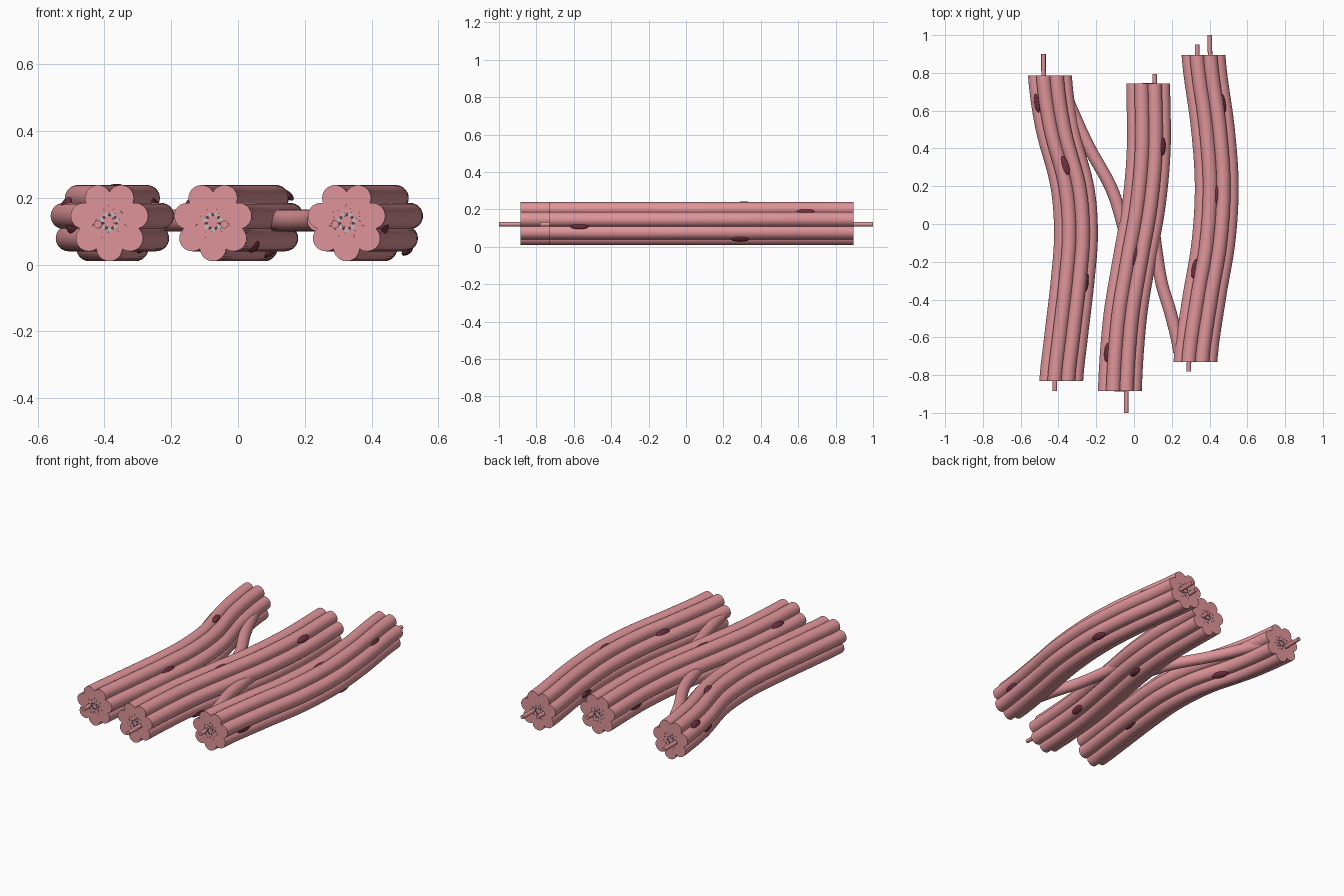
import bpy, bmesh, math
from math import sin, cos, pi, radians

if "Cube" in bpy.data.objects:
    bpy.data.objects.remove(bpy.data.objects["Cube"])

ZC, RING, FR = 0.128, 0.079, 0.039   # bundle axis height, fibre ring radius, fibre radius


def material(name, col):
    m = bpy.data.materials.new(name)
    m.diffuse_color = (*col, 1)
    m.use_nodes = True
    m.node_tree.nodes["Principled BSDF"].inputs["Base Color"].default_value = m.diffuse_color
    return m


PINK = material("fibre_pink", (0.74, 0.30, 0.32))
DARK = material("nucleus_red", (0.17, 0.03, 0.055))
GREY = material("filament_grey", (0.5, 0.52, 0.53))


def spline(pts):
    """Smooth x(y) through (y, x) points, constant beyond the ends."""
    n = len(pts)
    slope = []
    for i in range(n):
        a, b = pts[max(i - 1, 0)], pts[min(i + 1, n - 1)]
        slope.append((b[1] - a[1]) / (b[0] - a[0]) * (0.5 if i in (0, n - 1) else 1))

    def f(y):
        if y <= pts[0][0]:
            return pts[0][1]
        if y >= pts[-1][0]:
            return pts[-1][1]
        i = max(k for k in range(n - 1) if pts[k][0] <= y)
        h = pts[i + 1][0] - pts[i][0]
        t = (y - pts[i][0]) / h
        return ((2*t**3 - 3*t*t + 1) * pts[i][1] + (t**3 - 2*t*t + t) * h * slope[i]
                + (3*t*t - 2*t**3) * pts[i + 1][1] + (t**3 - t*t) * h * slope[i + 1])
    return f


def tube(bm, f, y0, y1, r, dx=0, dz=0, sides=20, steps=40, square=False):
    """Capped tube along x = f(y); square=True keeps sections normal to the path."""
    rings = []
    for s in range(steps + 1):
        y = y0 + (y1 - y0) * s / steps
        m = (f(y + 0.005) - f(y - 0.005)) / 0.01 if square else 0
        L = math.hypot(1, m)
        rings.append([bm.verts.new((f(y) + dx + r * cos(a) / L, y - r * cos(a) * m / L,
                                    ZC + dz + r * sin(a)))
                      for a in (2 * pi * k / sides for k in range(sides))])
    for a, b in zip(rings, rings[1:]):
        for k in range(sides):
            j = (k + 1) % sides
            bm.faces.new((a[k], a[j], b[j], b[k]))
    bm.faces.new(rings[0])
    bm.faces.new(rings[-1][::-1])


def nucleus(bm, f, y, deg):
    """Flattened ellipsoid lying on the bundle surface, following its bend."""
    a = radians(deg)
    step = 2 * pi / 7
    d = (a + pi / 2 + step / 2) % step - step / 2
    dist = RING * cos(d) + math.sqrt(FR**2 - (RING * sin(d))**2) - 0.001
    vs = bmesh.ops.create_uvsphere(bm, u_segments=16, v_segments=10, radius=1)["verts"]
    for v in vs:
        rad, tan, yy = dist + 0.011 * v.co.x, 0.021 * v.co.y, y + 0.05 * v.co.z
        v.co = (f(yy) + rad * cos(a) - tan * sin(a), yy, ZC + rad * sin(a) + tan * cos(a))


def finish(bm, name, mat):
    bmesh.ops.recalc_face_normals(bm, faces=bm.faces)
    me = bpy.data.meshes.new(name)
    bm.to_mesh(me)
    bm.free()
    ob = bpy.data.objects.new(name, me)
    bpy.context.collection.objects.link(ob)
    me.materials.append(mat)
    bpy.ops.object.select_all(action='DESELECT')
    ob.select_set(True)
    bpy.context.view_layer.objects.active = ob
    bpy.ops.object.shade_smooth_by_angle(angle=radians(40))


def polar(r, deg):
    return r * cos(radians(deg)), r * sin(radians(deg))


# name, centre line (y, x), protruding strands {slot: (front y, back y)}, nuclei (y, angle)
BUNDLES = [
    ("left", [(-.83, -.385), (-.6, -.36), (-.3, -.325), (-.05, -.307), (.2, -.327),
              (.5, -.405), (.785, -.445)],
     {5: (-.885, .90)},
     [(.64, 147), (.31, 97), (-.31, 40), (.4, -50), (-.38, -65), (.5, 190)]),
    ("middle", [(-.885, -.075), (-.5, -.048), (-.2, 0), (.1, .052), (.4, .078), (.745, .075)],
     {1: (-1.0, .795)},
     [(.41, 48), (-.17, 90), (-.68, 145), (.12, -70), (.5, 190), (-.45, -40)]),
    ("right", [(-.73, .325), (-.4, .37), (-.1, .42), (.2, .438), (.5, .418), (.895, .368)],
     {5: (-.78, .95), 1: (-.73, 1.0)},
     [(.64, 40), (.155, 90), (-.235, 145), (-.57, -10), (.29, -50), (.5, 200)]),
]

for name, pts, strands, spots in BUNDLES:
    f, y0, y1 = spline(pts), pts[0][0], pts[-1][0]

    # seven outer fibres around a slightly recessed core
    bm = bmesh.new()
    for k in range(7):
        tube(bm, f, y0, y1, FR, *polar(RING, -90 + k * 360 / 7), sides=28)
    finish(bm, name + "_outer_fibres", PINK)
    bm = bmesh.new()
    tube(bm, f, y0 + .003, y1 - .003, 0.052)
    finish(bm, name + "_core", PINK)

    # small inner strands, a few reaching past the cut ends
    bm = bmesh.new()
    tube(bm, f, y0, y1, 0.014, sides=12)
    for k in range(7):
        a, b = strands.get(k, (y0, y1))
        tube(bm, f, a, b, 0.012, *polar(0.035, -90 + (k + .5) * 360 / 7), sides=12, steps=44)
    finish(bm, name + "_inner_strands", PINK)

    # thin grey and red filaments showing at the ends
    for part, mat, rad, off, r in (("grey_filaments", GREY, .024, 0, .007),
                                   ("red_filaments", DARK, .021, 26, .005)):
        bm = bmesh.new()
        for k in range(7):
            tube(bm, f, y0 - .001, y1 + .001, r, *polar(rad, -90 + off + k * 360 / 7),
                 sides=8, steps=30)
        finish(bm, name + "_" + part, mat)

    # nuclei on the surface
    bm = bmesh.new()
    for y, deg in spots:
        nucleus(bm, f, y, deg)
    finish(bm, name + "_nuclei", DARK)

# connecting branches between neighbouring bundles
for name, pts in (("left_branch", [(-.12, -.035), (.05, -.073), (.2, -.125), (.4, -.235),
                                   (.56, -.31), (.72, -.37)]),
                  ("right_branch", [(-.68, .24), (-.48, .196), (-.32, .148),
                                    (-.17, .122), (.02, .10)])):
    bm = bmesh.new()
    tube(bm, spline(pts), pts[0][0], pts[-1][0], 0.033, dz=.004, sides=24, square=True)
    finish(bm, name, PINK)
